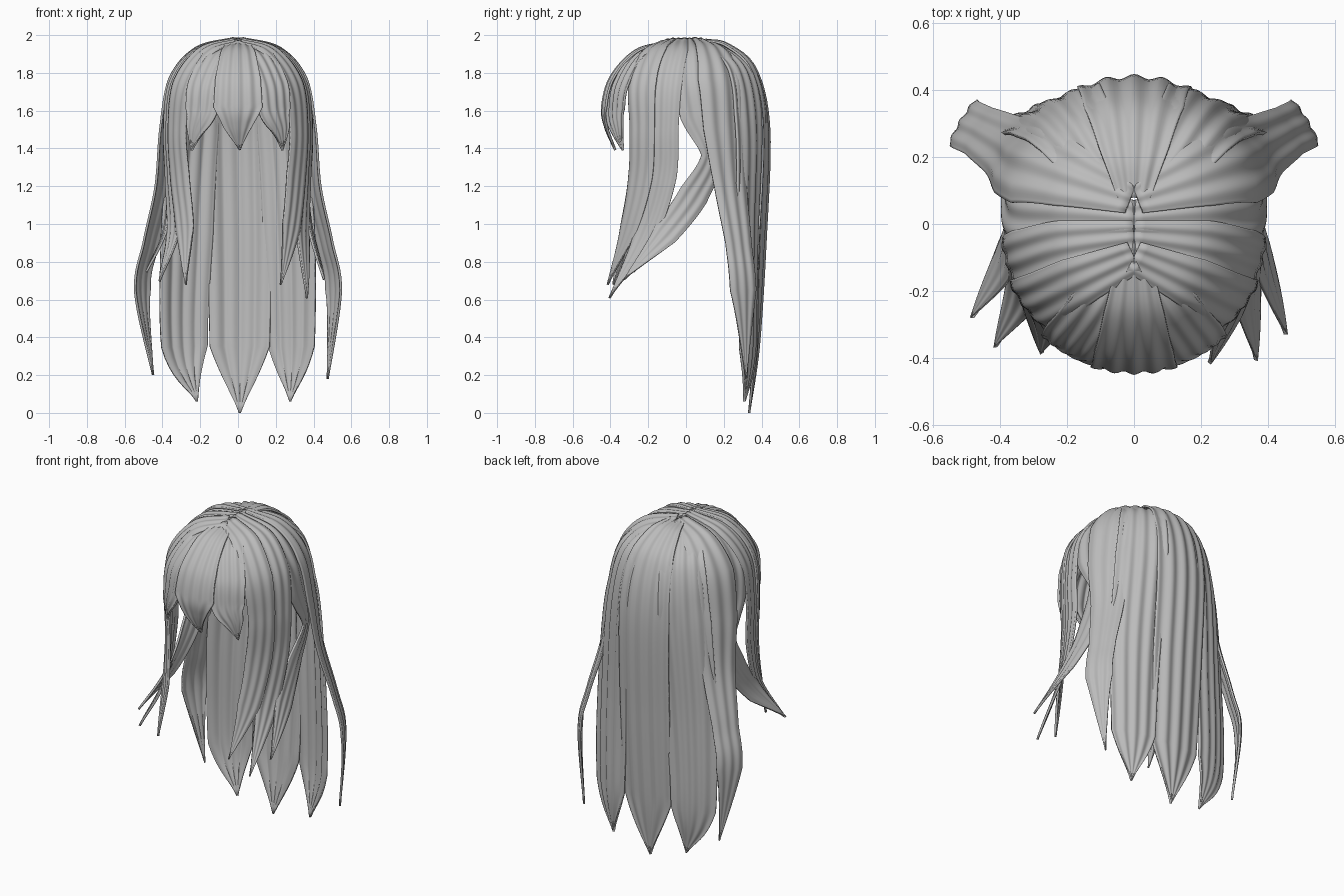
import bpy, math
from mathutils import Vector

if "Cube" in bpy.data.objects:
    bpy.data.objects.remove(bpy.data.objects["Cube"])

GREY = (0.5, 0.5, 0.5, 1)
hair = bpy.data.materials.new("hair_grey")
hair.use_nodes = True
hair.diffuse_color = GREY
hair.node_tree.nodes["Principled BSDF"].inputs["Base Color"].default_value = GREY

STEPS, COLS = 8, 32
HEAD_Z, HEAD_R = 1.5, 0.4


def spline(a, b, c, d, t):
    """Smooth point between b and c."""
    return 0.5 * (2 * b + (c - a) * t + (2 * a - 5 * b + 4 * c - d) * t**2
                  + (3 * b - a - 3 * c + d) * t**3)


def sample(path):
    """Centre line points and half widths along a lock."""
    pts = [Vector(p[:3]) for p in path]
    ext = [2 * pts[0] - pts[1]] + pts + [2 * pts[-1] - pts[-2]]
    out = []
    for i in range(len(pts) - 1):
        for s in range(STEPS):
            t = s / STEPS
            out.append((spline(*ext[i:i + 4], t), path[i][3] * (1 - t) + path[i + 1][3] * t))
    out.append((pts[-1], 0.001))
    return out


def lock(name, path, ridges=3, side=1, axis_y=0):
    """Ribbed ribbon that wraps round the head and ends in a point."""
    rows = sample([(x * side, y, z, w) for x, y, z, w in path])
    verts, faces = [], []
    for i, (p, w) in enumerate(rows):
        tangent = (rows[min(i + 1, len(rows) - 1)][0] - rows[max(i - 1, 0)][0]).normalized()
        # below the crown the facing axis may shift in y
        drop = min(max(1.6 - p.z, 0), 1)
        out = p - Vector((0, axis_y * drop, min(p.z, HEAD_Z)))
        out = (out - tangent * out.dot(tangent)).normalized()
        across = tangent.cross(out)
        for j in range(COLS + 1):
            u = 2 * j / COLS - 1
            ripple = 0.04 * w * math.cos(math.pi * ridges * u)
            sag = (w * u) ** 2 / (2 * HEAD_R)
            verts.append(p + across * (w * u) + out * (ripple - sag))
    n = COLS + 1
    for i in range(len(rows) - 1):
        for j in range(COLS):
            a = i * n + j
            faces.append((a, a + 1, a + n + 1, a + n))
    mesh = bpy.data.meshes.new(name)
    mesh.from_pydata(verts, [], faces)
    mesh.materials.append(hair)
    obj = bpy.data.objects.new(name, mesh)
    bpy.context.collection.objects.link(obj)
    thick = obj.modifiers.new("thickness", "SOLIDIFY")
    thick.thickness = 0.012
    thick.offset = -1
    bpy.ops.object.select_all(action="DESELECT")
    obj.select_set(True)
    bpy.context.view_layer.objects.active = obj
    bpy.ops.object.shade_smooth_by_angle(angle=math.radians(40))


def pair(name, path, left_tip, right_tip, ridges=3, axis_y=0):
    """Mirrored locks whose tips differ a little."""
    lock("left_" + name, path + [(*left_tip, 0)], ridges, 1, axis_y)
    lock("right_" + name, path + [(*right_tip, 0)], ridges, -1, axis_y)


# Fringe
lock("centre_fringe", [
    (0, -.1, 1.97, .05), (0, -.27, 1.92, .09), (0, -.4, 1.78, .12),
    (0, -.445, 1.62, .13), (0, -.43, 1.51, .075), (.01, -.38, 1.39, 0)], 4)
pair("fringe", [
    (.02, -.1, 1.96, .05), (.11, -.26, 1.9, .09), (.18, -.36, 1.75, .1),
    (.2, -.385, 1.6, .095), (.23, -.37, 1.5, .055)],
    (.24, -.34, 1.39), (.25, -.34, 1.39), 4)

# Locks hanging in front of the shoulders
pair("temple_lock", [
    (0, -.1, 1.98, .05), (.18, -.18, 1.925, .08), (.305, -.24, 1.75, .09),
    (.335, -.24, 1.5, .08), (.32, -.25, 1.25, .08), (.29, -.31, .98, .065)],
    (.23, -.42, .68), (.28, -.39, .68))
pair("cheek_lock", [
    (0, -.04, 1.985, .05), (.22, -.07, 1.925, .08), (.35, -.11, 1.75, .09),
    (.38, -.12, 1.5, .08), (.37, -.13, 1.25, .08), (.355, -.22, .95, .07)],
    (.37, -.41, .61), (.42, -.37, .7))

# Locks that sweep forward from behind the ears
pair("sweeping_lock", [
    (0, .02, 1.985, .05), (.22, .04, 1.925, .1), (.345, .05, 1.77, .11),
    (.38, .08, 1.58, .11), (.38, .14, 1.36, .06), (.375, .04, 1.15, .08),
    (.4, -.11, .95, .07)],
    (.46, -.33, .71), (.49, -.28, .75))

# Locks that flare out at the sides
pair("wing_lock", [
    (.01, .08, 1.985, .05), (.2, .15, 1.93, .1), (.325, .2, 1.77, .14),
    (.375, .22, 1.5, .13), (.405, .245, 1.2, .1), (.475, .285, .9, .08),
    (.52, .31, .65, .08)],
    (.48, .32, .18), (.455, .32, .2))

# Long back locks
lock("centre_back_lock", [
    (0, .08, 1.98, .05), (0, .22, 1.955, .1), (0, .37, 1.82, .15),
    (0, .44, 1.5, .17), (.01, .42, .9, .17), (.01, .385, .35, .16),
    (.01, .34, 0, 0)], 4)
pair("back_lock", [
    (.02, .08, 1.975, .05), (.12, .2, 1.93, .1), (.2, .32, 1.8, .13),
    (.245, .365, 1.5, .15), (.28, .355, .95, .15), (.29, .35, .35, .13)],
    (.28, .315, .06), (.22, .315, .06), 4, -.45)
